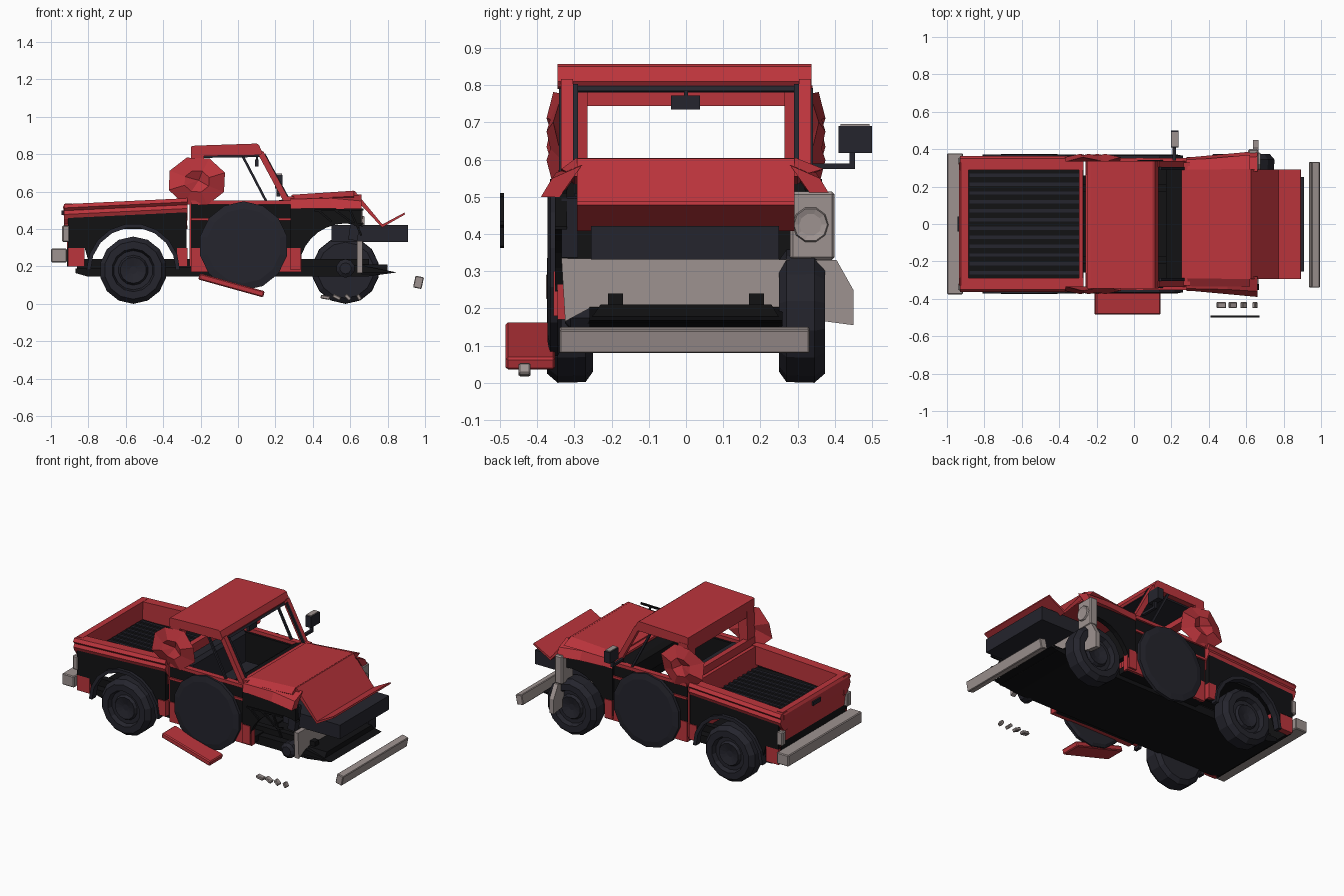
import bpy, bmesh, math
from mathutils import Vector, Matrix

if "Cube" in bpy.data.objects:
    bpy.data.objects.remove(bpy.data.objects["Cube"])


def mat(name, c):
    m = bpy.data.materials.new(name)
    m.diffuse_color = (*c, 1)
    m.use_nodes = True
    m.node_tree.nodes["Principled BSDF"].inputs["Base Color"].default_value = m.diffuse_color
    return m


RED = mat("red_paint", (0.50, 0.035, 0.045))
DARK = mat("dark_rubber", (0.018, 0.018, 0.026))
BLACK = mat("black", (0.006, 0.006, 0.007))
METAL = mat("dull_metal", (0.34, 0.29, 0.28))


def finish(name, bm, m):
    bmesh.ops.recalc_face_normals(bm, faces=bm.faces)
    me = bpy.data.meshes.new(name)
    bm.to_mesh(me)
    bm.free()
    me.materials.append(m)
    o = bpy.data.objects.new(name, me)
    bpy.context.collection.objects.link(o)
    return o


def loft(name, rings, m, closed=False):
    """Skin a list of equal-length point rings; cap the ends unless closed."""
    bm = bmesh.new()
    R = [[bm.verts.new(p) for p in r] for r in rings]
    n = len(R[0])
    for a, b in zip(R, R[1:] + R[:1] if closed else R[1:]):
        for i in range(n):
            j = (i + 1) % n
            bm.faces.new((a[i], a[j], b[j], b[i]))
    if not closed:
        bm.faces.new(R[0])
        bm.faces.new(R[-1])
    return finish(name, bm, m)


def prism(name, pts, a, b, m, axis="y"):
    """Extrude an xz profile along y, or a yz profile along x."""
    f = (lambda p, t: (p[0], t, p[1])) if axis == "y" else (lambda p, t: (t, p[0], p[1]))
    return loft(name, [[f(p, t) for p in pts] for t in (a, b)], m)


def box(name, x, y, z, m, rot=0, bev=0):
    bm = bmesh.new()
    bmesh.ops.create_cube(bm, size=1)
    bmesh.ops.scale(bm, vec=(x[1] - x[0], y[1] - y[0], z[1] - z[0]), verts=bm.verts)
    if bev:
        bmesh.ops.bevel(bm, geom=bm.edges[:], offset=bev, segments=1, affect="EDGES")
    bmesh.ops.rotate(bm, matrix=Matrix.Rotation(math.radians(rot), 3, "Y"), verts=bm.verts)
    bmesh.ops.translate(bm, vec=(sum(x) / 2, sum(y) / 2, sum(z) / 2), verts=bm.verts)
    return finish(name, bm, m)


def lathe(name, x, z, prof, m, n=14):
    """Spin a (radius, y) profile around an axle parallel to y."""
    return loft(name, [[(x + r * math.cos(2 * math.pi * (i + .5) / n), y,
                         z + r * math.sin(2 * math.pi * (i + .5) / n)) for i in range(n)]
                       for r, y in prof], m)


def strut(name, a, b, w, m):
    a, b = Vector(a), Vector(b)
    d = (b - a).normalized()
    u = d.cross(Vector((0, 1, 0)))
    u = u.normalized() * w / 2 if u.length > .1 else Vector((w / 2, 0, 0))
    v = d.cross(u)
    return loft(name, [[p + u + v, p - u + v, p - u - v, p + u - v] for p in (a, b)], m)


def arc(cx, cz, r, a0, a1, n=9):
    return [(cx + r * math.cos(math.radians(a0 + (a1 - a0) * i / n)),
             cz + r * math.sin(math.radians(a0 + (a1 - a0) * i / n))) for i in range(n + 1)]


for s, side in ((-1, "right"), (1, "left")):
    # wheels; the right front one is missing and shows only its hub
    for x, end in ((-.56, "rear"), (.575, "front")):
        if end == "rear" or s > 0:
            lathe(f"{side}_{end}_tyre", x, .18, [(r, s * y) for r, y in (
                (.06, .25), (.15, .25), (.178, .27), (.18, .345), (.155, .374), (.115, .374),
                (.105, .345), (.08, .345), (.07, .362), (.02, .35))], DARK)
        else:
            lathe("bare_hub", x, .19, [(.03, -.2), (.05, -.26), (.05, -.31), (.03, -.325)], DARK, 10)
    # bed side with wheel arch, flare and lower skirts
    prism(f"{side}_bed_side", [(-.91, .3), (-.91, .47), (-.275, .51), (-.275, .2), (-.325, .2)]
          + arc(-.56, .19, .235, 5, 175) + [(-.82, .3)], s * .315, s * .352, BLACK)
    prism(f"{side}_rear_flare", arc(-.56, .18, .25, 0, 180) + arc(-.56, .18, .228, 180, 0),
          s * .33, s * .372, DARK)
    box(f"{side}_tail_skirt", (-.91, -.82), (s * .31, s * .35), (.2, .3), RED)
    box(f"{side}_bed_skirt", (-.325, -.27), (s * .32, s * .357), (.2, .3), RED)
    loft(f"{side}_bed_rail", [[(x, s * y, z + dz) for y, dz in (
        (.29, -.12), (.29, 0), (.35, 0), (.364, -.02), (.35, -.035), (.36, -.055), (.35, -.08), (.32, -.12))]
        for x, z in ((-.93, .533), (-.27, .565))], RED)
    box(f"{side}_tail_light", (-.94, -.90), (s * .315, s * .355), (.33, .42), METAL, bev=.006)
    # cab side: lower body, belt line and pillars
    prism(f"{side}_cab_side", [(-.25, .3), (-.25, .53), (.29, .53), (.29, .3)], s * .30, s * .34, BLACK)
    box(f"{side}_cab_skirt", (-.25, .34), (s * .31, s * .345), (.17, .3), RED)
    box(f"{side}_cab_belt", (-.25, .28), (s * .315, s * .352), (.53, .552), RED)
    box(f"{side}_cab_trim", (-.25, .28), (s * .33, s * .350), (.445, .46), RED)
    prism(f"{side}_rear_pillar", [(-.26, .54), (-.2, .54), (-.18, .8), (-.25, .8)], s * .265, s * .34, RED)
    strut(f"{side}_windscreen_pillar", (.26, s * .32, .55), (.12, s * .32, .81), .032, RED)
    strut(f"{side}_windscreen_seal", (.275, s * .297, .55), (.14, s * .297, .80), .014, DARK)
    strut(f"{side}_vent_window_post", (.15, s * .335, .55), (.025, s * .335, .79), .013, DARK)
    # large round panel and crumpled sheet on the door
    lathe(f"{side}_round_door_panel", .03, .31, [(.22, s * .335), (.238, s * .345), (.238, s * .365),
                                                 (.2, s * .372)], DARK)
    bm = bmesh.new()
    rim = [bm.verts.new((-.22 + .16 * math.cos(i * math.pi / 4 + .35), s * (.345 + .012 * (-1) ** i),
                         .655 + .135 * math.sin(i * math.pi / 4 + .35))) for i in range(8)]
    mid = [bm.verts.new((-.22 + .07 * math.cos(i * math.pi / 4 + .35), s * (.375 - .01 * (i % 2)),
                         .655 + .06 * math.sin(i * math.pi / 4 + .35))) for i in range(8)]
    dent, back = bm.verts.new((-.21, s * .345, .66)), bm.verts.new((-.22, s * .335, .655))
    for i in range(8):
        j = (i + 1) % 8
        bm.faces.new((rim[i], rim[j], mid[j], mid[i]))
        bm.faces.new((mid[i], mid[j], dent))
        bm.faces.new((rim[j], rim[i], back))
    finish(f"{side}_crumpled_sheet", bm, RED)
    # front fender: red shoulder over dark arch panel
    loft(f"{side}_fender_shoulder", [[(x, s * y, z) for y, z in sec] for x, sec in (
        (.28, ((.28, .575), (.345, .56), (.355, .51), (.33, .51))),
        (.50, ((.28, .59), (.35, .565), (.375, .51), (.34, .51))),
        (.66, ((.28, .585), (.36, .55), (.39, .50), (.34, .50))))], RED)
    prism(f"{side}_fender_panel", [(.28, .52), (.66, .51), (.66, .42)] +
          arc(.575, .18, .25, 68, 172) + [(.28, .2)], s * .32, s * .352, BLACK)
    box(f"{side}_fender_skirt", (.28, .335), (s * .32, s * .357), (.18, .3), RED)
    box(f"{side}_frame_rail", (-.86, .7), (s * .17, s * .21), (.17, .24), BLACK)

# bed floor with ribs, front wall, tailgate, rear bumper
box("bed_floor", (-.91, -.27), (-.32, .32), (.40, .42), BLACK)
for i in range(12):
    y = -.26 + i * .52 / 11
    box("floor_rib", (-.88, -.29), (y - .009, y + .009), (.42, .428), DARK)
box("bed_front_wall", (-.295, -.272), (-.33, .33), (.40, .56), RED)
prism("tailgate", [(-.93, .45), (-.935, .52), (-.925, .537), (-.885, .537), (-.89, .4), (-.91, .3)], -.33, .33, RED)
box("tailgate_lower", (-.915, -.895), (-.33, .33), (.2, .44), BLACK)
box("tailgate_handle", (-.943, -.93), (-.04, .04), (.475, .5), DARK)
box("rear_bumper", (-1, -.915), (-.376, .378), (.222, .295), METAL, bev=.005)

# underside and axles
prism("underbody", [(-.87, .19), (-.87, .165), (-.8, .145), (.68, .145), (.85, .168), (.66, .205)], -.26, .26, BLACK)
box("cab_floor", (-.25, .33), (-.33, .33), (.17, .21), BLACK)
for x, n in ((-.56, "rear_axle"), (.575, "front_axle")):
    lathe(n, x, .18, [(.03, -.27), (.03, .27)], DARK, 8)

# cab shell: rear wall with window, roof, dash, seat
box("cab_rear_wall", (-.26, -.225), (-.335, .335), (.2, .6), RED)
box("rear_window_header", (-.25, -.19), (-.3, .3), (.745, .80), RED)
prism("roof", [(-.25, .79), (-.25, .842), (-.23, .846), (.1, .857), (.112, .85), (.13, .81), (.12, .795)],
      -.345, .338, RED)
prism("roof_lining", [(-.22, .78), (-.22, .795), (.12, .80), (.13, .785)], -.3, .3, DARK)
prism("dashboard", [(.17, .44), (.17, .53), (.2, .55), (.30, .57), (.30, .3), (.27, .3)], -.32, .32, BLACK)
box("cowl", (.255, .30), (-.33, .33), (.55, .575), RED)
box("seat_base", (-.2, .08), (-.29, .29), (.22, .36), DARK, bev=.02)
box("seat_back", (-.225, -.13), (-.29, .29), (.34, .56), DARK, bev=.02)
box("inside_mirror", (.09, .11), (-.04, .037), (.735, .772), DARK)
box("inside_mirror_stem", (.095, .107), (-.005, .005), (.77, .80), DARK)

# left door mirror on its bent arm
box("door_mirror", (.197, .237), (.41, .5), (.618, .69), DARK)
box("door_mirror_cap", (.2, .234), (.415, .493), (.69, .696), METAL)
box("door_mirror_arm", (.207, .225), (.34, .455), (.575, .59), DARK)
box("door_mirror_stem", (.207, .225), (.44, .455), (.58, .62), DARK)

# buckled hood and its folded front
loft("hood", [[(.285, y, z + .583) for y, z in ((-.335, -.022), (-.29, 0), (.29, 0), (.34, -.022), (.3, -.05), (-.3, -.05))],
              [(.62, y, z + .605) for y, z in ((-.335, -.03), (-.295, 0), (.295, 0), (.37, -.03), (.3, -.05), (-.3, -.05))]], RED)
prism("hood_fold", [(.61, .605), (.625, .603), (.772, .425), (.89, .488), (.893, .478), (.77, .408), (.61, .58)],
      -.293, .292, RED)

# front end: radiator box, grey grille panel, headlight housing, low pan
box("radiator_box", (.5, .91), (-.255, .25), (.332, .422), DARK)
prism("grille_panel", [(-.335, .335), (.405, .33), (.45, .25), (.45, .155), (.375, .165), (.27, .2), (-.26, .2),
                       (-.325, .165)], .635, .665, METAL, "x")
box("headlight_housing", (.61, .665), (.28, .40), (.33, .515), METAL, bev=.008)
lathe_rim = loft("headlight", [[(x, .335 + r * math.cos(i * math.pi / 5), .425 + r * math.sin(i * math.pi / 5))
                               for i in range(10)] for x, r in ((.66, .05), (.675, .045), (.67, .03))], METAL)
box("torn_bracket", (.6, .65), (-.335, -.29), (.34, .5), DARK, rot=8)
prism("front_pan", [(-.265, .16), (.26, .16), (.23, .21), (-.23, .21)], .66, .80, BLACK, "x")
box("inner_brace", (.36, .64), (-.3, -.27), (.475, .50), DARK, rot=4)

# loose debris: bumper, door sill, torn arch trim, small chips
box("loose_front_bumper", (.942, .988), (-.34, .332), (.083, .147), METAL, rot=12, bev=.004)
box("fallen_sill", (-.215, .145), (-.485, -.352), (.082, .116), RED, rot=15.5, bev=.006)
strut("torn_trim", (.41, -.495, .50), (.67, -.495, .505), .011, BLACK)
for x0, z0, x1, z1 in ((.43, .50, .5, .44), (.52, .50, .63, .42), (.6, .5, .66, .365), (.63, .42, .67, .43)):
    strut("torn_trim_rib", (x0, -.495, z0), (x1, -.495, z1), .011, BLACK)
for i, x in enumerate((.467, .528, .587, .647)):
    box("metal_chip", (x - .025 + i * .003, x + .025 - i * .003), (-.45, -.418), (.025, .045), METAL,
        rot=10 + 17 * i, bev=.004)
